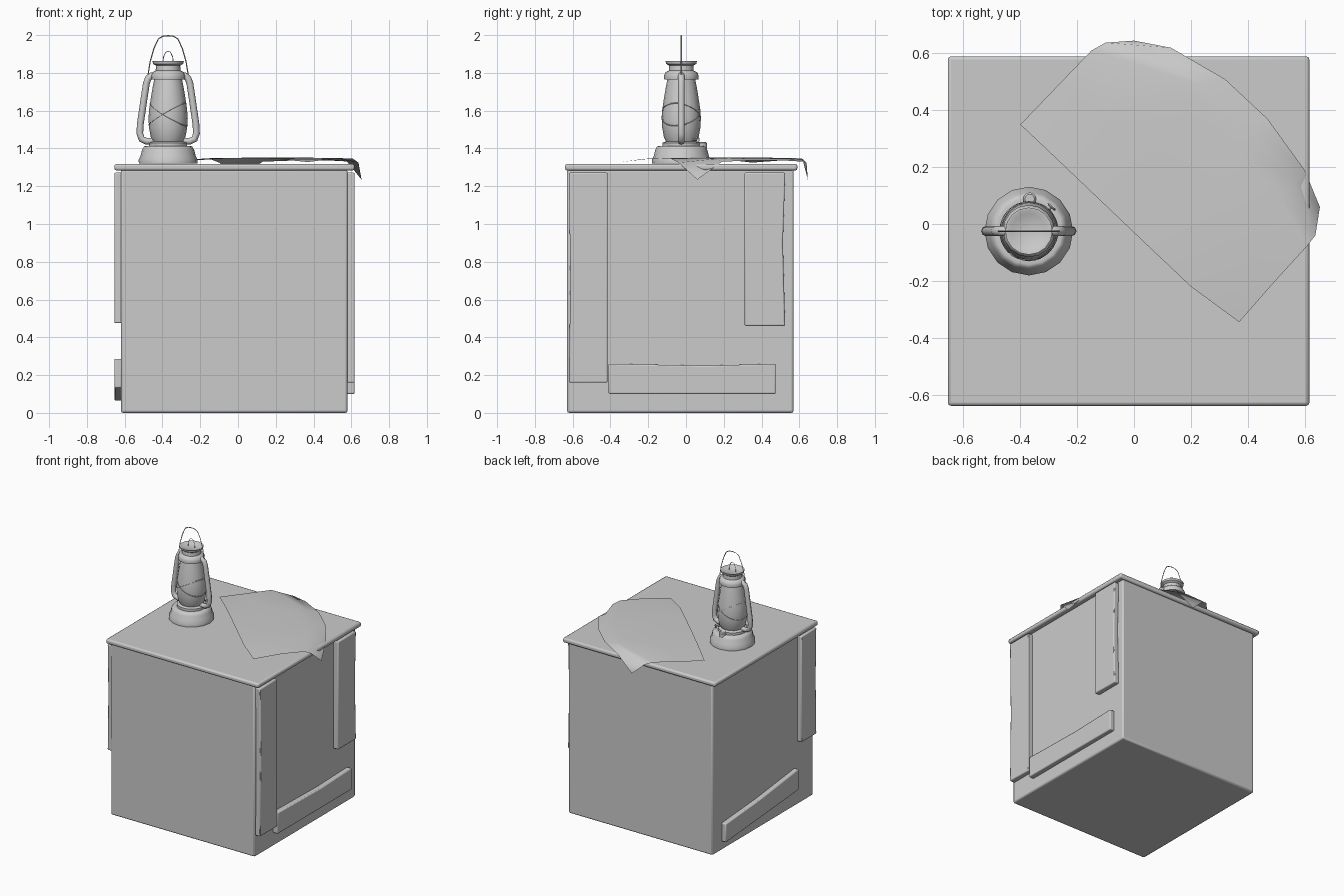
import bpy, bmesh, math
from mathutils import Vector

if "Cube" in bpy.data.objects:
    bpy.data.objects.remove(bpy.data.objects["Cube"])

LX, LY = -0.37, -0.025   # lantern axis


def finish(name, bm, bevel=0, smooth=None):
    bmesh.ops.recalc_face_normals(bm, faces=bm.faces)
    me = bpy.data.meshes.new(name)
    bm.to_mesh(me)
    bm.free()
    ob = bpy.data.objects.new(name, me)
    bpy.context.collection.objects.link(ob)
    if bevel:
        m = ob.modifiers.new("bevel", 'BEVEL')
        m.width, m.segments = bevel, 2
    if smooth:
        select(ob)
        bpy.ops.object.shade_smooth_by_angle(angle=math.radians(smooth))
    return ob


def select(ob):
    bpy.ops.object.select_all(action='DESELECT')
    ob.select_set(True)
    bpy.context.view_layer.objects.active = ob


def box(name, lo, hi, bevel):
    bm = bmesh.new()
    bmesh.ops.create_cube(bm, size=1)
    for v in bm.verts:
        v.co = [(a + b) / 2 + c * (b - a) for a, b, c in zip(lo, hi, v.co)]
    return finish(name, bm, bevel, 30)


def plank(name, outline, x0, x1):
    """Board with a (y, z) outline, extruded from x0 to x1."""
    bm = bmesh.new()
    f = bm.faces.new([bm.verts.new((x0, y, z)) for y, z in outline])
    r = bmesh.ops.extrude_face_region(bm, geom=[f])
    for v in r["geom"]:
        if isinstance(v, bmesh.types.BMVert):
            v.co.x = x1
    return finish(name, bm, 0.007, 30)


def lathe(name, profile, cx, cy, sides=16, smooth=40):
    bm = bmesh.new()
    vs = [bm.verts.new((cx + r, cy, z)) for r, z in profile]
    es = [bm.edges.new(p) for p in zip(vs, vs[1:])]
    bmesh.ops.spin(bm, geom=vs + es, cent=(cx, cy, 0), axis=(0, 0, 1),
                   angle=2 * math.pi, steps=sides, use_duplicate=False)
    bmesh.ops.remove_doubles(bm, verts=bm.verts, dist=1e-4)
    return finish(name, bm, 0, smooth)


def wire(name, pts, radius, closed=False, res=2):
    cu = bpy.data.curves.new(name, 'CURVE')
    cu.dimensions = '3D'
    cu.bevel_depth, cu.bevel_resolution, cu.use_fill_caps = radius, res, True
    s = cu.splines.new('POLY')
    s.points.add(len(pts) - 1)
    for p, co in zip(s.points, pts):
        p.co = (*co, 1)
    s.use_cyclic_u = closed
    ob = bpy.data.objects.new(name, cu)
    bpy.context.collection.objects.link(ob)
    select(ob)
    bpy.ops.object.convert(target='MESH')
    bpy.ops.object.shade_smooth_by_angle(angle=math.radians(50))
    return ob


# Crate body and lid
box("crate_body", (-0.62, -0.63, 0), (0.58, 0.57, 1.29), 0.012)
box("crate_lid", (-0.655, -0.64, 1.283), (0.617, 0.59, 1.318), 0.012)

# Nailed boards on the right side
plank("right_front_board", [(-0.62, 0.16), (-0.415, 0.16), (-0.415, 1.272), (-0.62, 1.272), (-0.612, 0.7)], 0.575, 0.618)
plank("right_back_board", [(0.31, 0.46), (0.525, 0.46), (0.513, 0.9), (0.525, 1.272), (0.31, 1.272)], 0.575, 0.618)
plank("right_low_board", [(-0.41, 0.1), (0.475, 0.1), (0.475, 0.26), (0.1, 0.25), (-0.41, 0.26)], 0.575, 0.618)

# Boards on the left side
plank("left_front_board", [(-0.62, 0.475), (-0.44, 0.475), (-0.44, 1.272), (-0.62, 1.272), (-0.612, 0.9)], -0.655, -0.615)
plank("left_slanted_board", [(0.46, 0.065), (0.46, 0.205), (0.05, 0.235), (-0.41, 0.287), (-0.41, 0.132)], -0.655, -0.615)

# Draped cloth: rows from the near edge to the overhanging far edge
rows = [
    [(-.40, .35, 1.325), (-.25, .208, 1.342), (-.10, .065, 1.347), (.05, -.078, 1.347), (.20, -.22, 1.345), (.37, -.345, 1.328)],
    [(-.27, .485, 1.335), (-.12, .38, 1.35), (.07, .22, 1.351), (.25, .06, 1.351), (.39, -.07, 1.35), (.50, -.197, 1.345)],
    [(-.15, .61, 1.345), (0, .565, 1.35), (.20, .42, 1.351), (.36, .27, 1.351), (.51, .10, 1.35), (.607, -.08, 1.346)],
    [(-.10, .638, 1.325), (.03, .618, 1.345), (.24, .485, 1.346), (.405, .34, 1.346), (.565, .155, 1.345), (.638, -.04, 1.325)],
    [(0, .645, 1.235), (.13, .62, 1.33), (.32, .51, 1.337), (.47, .37, 1.337), (.60, .19, 1.33), (.654, .06, 1.235)],
]
bm = bmesh.new()
grid = [[bm.verts.new(p) for p in r] for r in rows]
for a, b in zip(grid, grid[1:]):
    for i in range(len(a) - 1):
        bm.faces.new((a[i], a[i + 1], b[i + 1], b[i]))
finish("cloth", bm, 0, 80)

# Lantern: fuel tank, globe and top hood
lathe("lantern_tank", [(0, 1.32), (.155, 1.32), (.156, 1.34), (.146, 1.36), (.138, 1.392), (.128, 1.41),
                       (.118, 1.414), (.1, 1.412), (.1, 1.43), (.08, 1.438), (0, 1.438)], LX, LY)
globe = [(.078, 1.43), (.092, 1.46), (.101, 1.51), (.104, 1.56), (.1, 1.61), (.091, 1.67), (.081, 1.73), (.072, 1.775)]
lathe("lantern_globe", globe, LX, LY)
lathe("lantern_hood", [(.07, 1.765), (.09, 1.765), (.092, 1.785), (.084, 1.803), (.066, 1.812), (.064, 1.838),
                       (.08, 1.848), (.083, 1.862), (.075, 1.862), (.06, 1.852), (0, 1.85)], LX, LY)

# Side tubes
for side, s in (("left", -1), ("right", 1)):
    path = [(.06, 1.44), (.115, 1.438), (.14, 1.45), (.15, 1.48), (.147, 1.53), (.128, 1.66),
            (.115, 1.745), (.105, 1.772), (.088, 1.785), (.06, 1.788)]
    wire(side + "_tube", [(LX + s * x, LY, z) for x, z in path], 0.018)

# Carrying bail and small lifting loop
half = [(.108, 1.78), (.095, 1.86), (.075, 1.93), (.052, 1.98), (.028, 1.994)]
bail = [(-x, z) for x, z in half] + [(0, 1.997)] + half[::-1]
wire("carrying_bail", [(LX + x, LY, z) for x, z in bail], 0.003, res=0)
loop = [(-.028, 1.852), (-.024, 1.885), (-.012, 1.91), (0, 1.915), (.012, 1.91), (.024, 1.885), (.028, 1.852)]
wire("lifting_loop", [(LX + x, LY, z) for x, z in loop], 0.002, res=0)


# Crossed guard wires hugging the globe
def globe_radius(z):
    for (r0, z0), (r1, z1) in zip(globe, globe[1:]):
        if z0 <= z <= z1:
            return r0 + (r1 - r0) * (z - z0) / (z1 - z0)


for k, phase in enumerate((math.pi * 0.9, -math.pi * 0.1)):
    pts = []
    for i in range(32):
        t = 2 * math.pi * i / 32
        z = 1.58 + 0.06 * math.cos(t - phase)
        r = globe_radius(z)
        pts.append((LX + r * math.cos(t), LY + r * math.sin(t), z))
    wire(f"guard_wire_{k + 1}", pts, 0.0025, True, 0)

# Filler cap and wick knob
lathe("filler_cap", [(0, 1.40), (.022, 1.40), (.023, 1.428), (.017, 1.434), (0, 1.434)], LX + 0.003, LY + 0.113, 12)
wire("wick_stem", [(LX + .05, LY + .05, 1.445), (LX + .08, LY + .085, 1.445)], 0.004, res=0)
d = Vector((.66, .75, 0))
n = Vector((-d.y, d.x, 0))
c = Vector((LX + .08, LY + .085, 1.445))
wire("wick_knob", [c + n * .014 * math.cos(i * math.pi / 5) + Vector((0, 0, .014 * math.sin(i * math.pi / 5)))
                   for i in range(10)], 0.004, True, 0)
